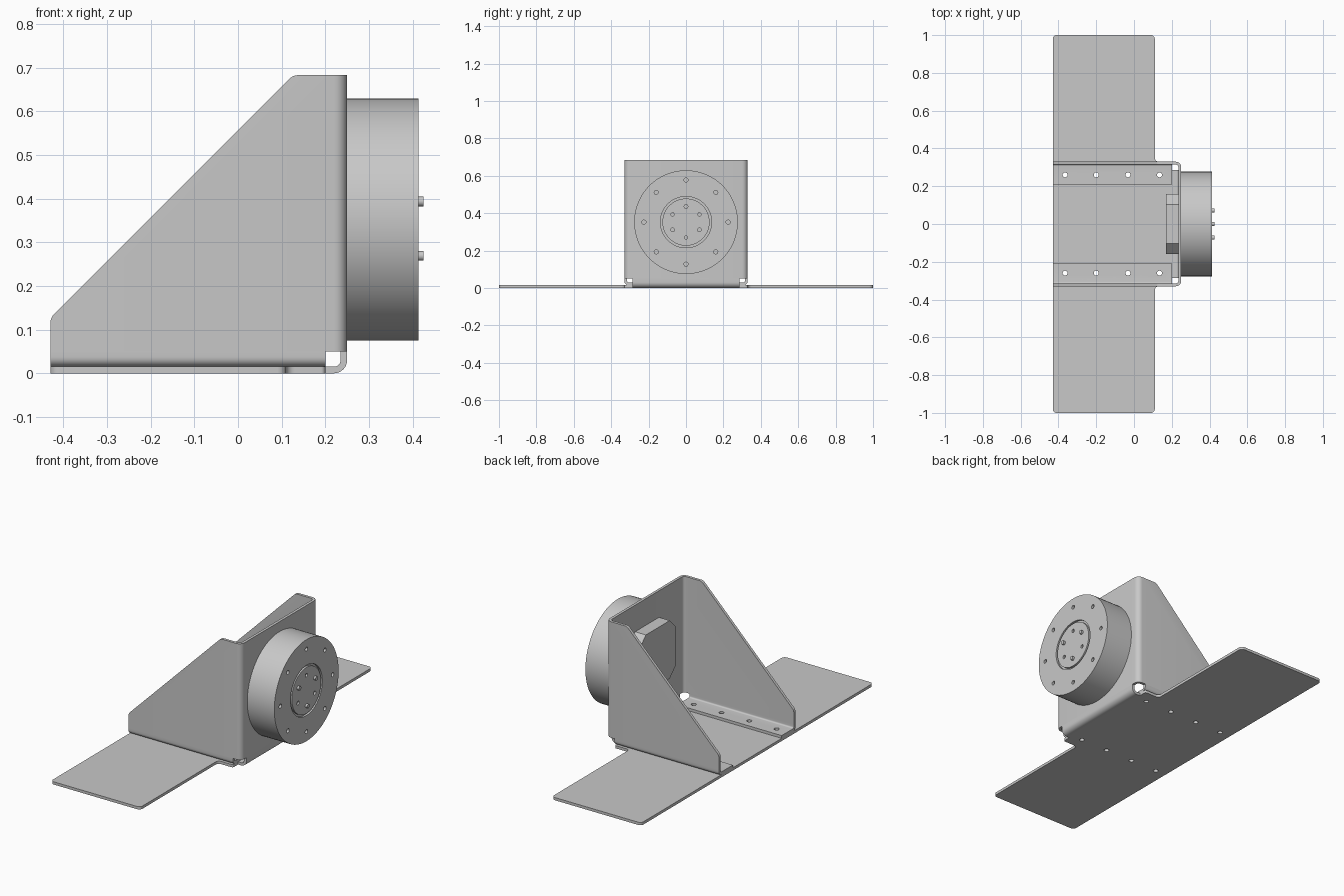
import bpy, bmesh
from math import cos, sin, tan, pi, radians
from mathutils import Vector

cube = bpy.data.objects.get("Cube")
if cube:
    bpy.data.objects.remove(cube, do_unlink=True)

grey = bpy.data.materials.new("plain_grey")
grey.use_nodes = True
COLOUR = (0.58, 0.58, 0.58, 1)
grey.diffuse_color = COLOUR
for node in grey.node_tree.nodes:
    if node.type == 'BSDF_PRINCIPLED':
        node.inputs["Base Color"].default_value = COLOUR

T = 0.015        # sheet thickness
WALL = 0.33      # half width of the bracket
FACE = 0.25      # outer face of the upright plate
BACK = -0.43     # rear edge
LIP = 0.05       # height where the bends end
TOP = 0.683
AXIS_Z = 0.352   # height of the drum axis
DRUM_END = 0.413


def rounded(corners, steps=6):
    """Outline from (a, b) or (a, b, radius) corners."""
    out = []
    for i, c in enumerate(corners):
        p = Vector(c[:2])
        if len(c) == 2:
            out.append(p)
            continue
        r = c[2]
        u = (Vector(corners[i - 1][:2]) - p).normalized()
        v = (Vector(corners[(i + 1) % len(corners)][:2]) - p).normalized()
        half = u.angle(v) / 2
        centre = p + (u + v).normalized() * r / sin(half)
        start = (p + u * r / tan(half) - centre).normalized()
        end = (p + v * r / tan(half) - centre).normalized()
        turn = start.angle(end)
        for k in range(steps + 1):
            t = turn * k / steps
            out.append(centre + (start * sin(turn - t) + end * sin(t)) * r / sin(turn))
    return out


def circle(a, b, r, n=16):
    return [(a + r * cos(2 * pi * k / n), b + r * sin(2 * pi * k / n)) for k in range(n)]


def ring_of_circles(count, radius, r, start):
    angles = [radians(start) + 2 * pi * k / count for k in range(count)]
    return [circle(radius * cos(t), AXIS_Z + radius * sin(t), r) for t in angles]


def prism(name, outlines, axis, low, high):
    """Extrude flat outlines along an axis."""
    place = {'x': lambda a, b, h: (h, a, b),
             'y': lambda a, b, h: (a, h, b),
             'z': lambda a, b, h: (a, b, h)}[axis]
    bm = bmesh.new()
    for line in outlines:
        face = bm.faces.new([bm.verts.new(place(p[0], p[1], low)) for p in line])
        moved = bmesh.ops.extrude_face_region(bm, geom=[face])["geom"]
        shift = Vector(place(0, 0, high - low))
        bmesh.ops.translate(bm, vec=shift, verts=[g for g in moved if isinstance(g, bmesh.types.BMVert)])
    bmesh.ops.recalc_face_normals(bm, faces=bm.faces)
    mesh = bpy.data.meshes.new(name)
    bm.to_mesh(mesh)
    bm.free()
    mesh.materials.append(grey)
    obj = bpy.data.objects.new(name, mesh)
    bpy.context.scene.collection.objects.link(obj)
    return obj


def carve(obj, tool, operation='DIFFERENCE'):
    """Apply a boolean and discard its tool."""
    mod = obj.modifiers.new("carve", 'BOOLEAN')
    mod.operation, mod.object, mod.solver = operation, tool, 'EXACT'
    bpy.context.view_layer.update()
    graph = bpy.context.evaluated_depsgraph_get()
    mesh = bpy.data.meshes.new_from_object(obj.evaluated_get(graph))
    obj.modifiers.clear()
    obj.data = mesh
    bpy.data.objects.remove(tool, do_unlink=True)


def bolt_holes():
    spots = [(x, s * 0.26) for x in (-0.365, -0.2, -0.032, 0.135) for s in (-1, 1)]
    return prism("hole_cutter", [circle(x, y, 0.013) for x, y in spots], 'z', -0.1, 0.1)


# Base plate with wide wings and a narrow neck
half = [(BACK, 1, 0.02), (0.11, 1, 0.02), (0.11, WALL, 0.02), (0.2, WALL, 0.01), (0.2, 0.285)]
mirrored = [(c[0], -c[1], *c[2:]) for c in reversed(half)]
base = prism("base_plate", [rounded(half + mirrored)], 'z', 0, T)
carve(base, bolt_holes())

# Bend joining the base to the upright
bend = [(0.2, 0), (FACE, 0, 0.03), (FACE, LIP), (FACE - T, LIP), (FACE - T, T, 0.015), (0.2, T)]
prism("base_bend", [rounded(bend)], 'y', -0.285, 0.285)

# Folded upright and side walls, trimmed to the sloping silhouette
inner = WALL - T
fold = [(-0.5, -WALL), (FACE, -WALL, 0.03), (FACE, WALL, 0.03), (-0.5, WALL),
        (-0.5, inner), (FACE - T, inner, 0.015), (FACE - T, -inner, 0.015), (-0.5, -inner)]
walls = prism("upright_and_side_walls", [rounded(fold)], 'z', LIP, TOP + 0.1)
slope = [(BACK, 0), (0.3, 0), (0.3, TOP), (0.126, TOP, 0.03), (BACK, 0.127, 0.03)]
carve(walls, prism("slope_cutter", [rounded(slope)], 'y', -0.5, 0.5), 'INTERSECT')

# Inward flanges bolted to the base
for side, s in (("left", 1), ("right", -1)):
    section = [(s * 0.21, T), (s * WALL, T, 0.022), (s * WALL, LIP), (s * inner, LIP),
               (s * inner, 2 * T, 0.008), (s * 0.21, 2 * T)]
    flange = prism("flange_" + side, [rounded(section)], 'x', BACK, 0.2)
    carve(flange, bolt_holes())

# Drum with a recess and a ring of holes
drum = prism("drum", [circle(0, AXIS_Z, 0.277, 96)], 'x', FACE, DRUM_END)
carve(drum, prism("recess_cutter", [circle(0, AXIS_Z, 0.137, 64)], 'x', DRUM_END - 0.012, 0.5))
carve(drum, prism("hole_cutter", ring_of_circles(8, 0.225, 0.011, 0), 'x', DRUM_END - 0.03, 0.5))

# Output hub with alternating holes and pins
hub = prism("output_hub", [circle(0, AXIS_Z, 0.126, 64)], 'x', DRUM_END - 0.014, DRUM_END)
carve(hub, prism("hole_cutter", ring_of_circles(3, 0.083, 0.01, 90), 'x', DRUM_END - 0.01, 0.5))
prism("output_pins", ring_of_circles(3, 0.083, 0.011, 30), 'x', DRUM_END - 0.005, 0.425)

# Eight-sided housing behind the upright
a, b, mid = 0.158, 0.103, 0.38
octagon = [(a, b), (b, a), (-b, a), (-a, b), (-a, -b), (-b, -a), (b, -a), (a, -b)]
prism("rear_housing", [[(y, mid + z) for y, z in octagon]], 'x', 0.17, FACE - T)

# Smooth the curves and keep the folds crisp
for obj in bpy.context.scene.objects:
    if obj.type == 'MESH' and obj.data.materials and obj.data.materials[0] == grey:
        obj.data.shade_smooth()
        obj.data.set_sharp_from_angle(angle=radians(30))
